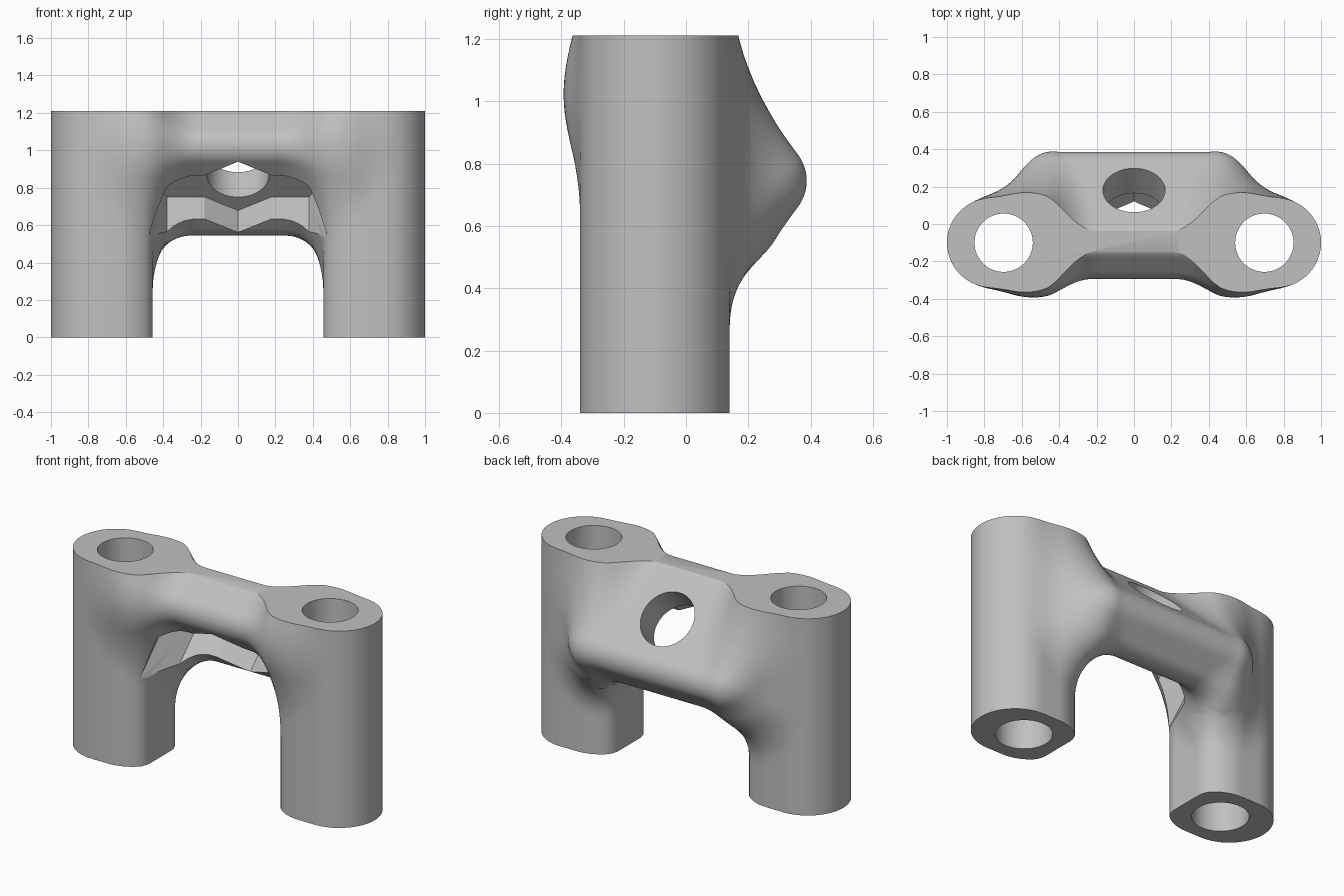
import bpy, bmesh
from math import hypot, sqrt, pi, cos, sin
from mathutils import Vector, Matrix

cube = bpy.data.objects.get("Cube")
if cube:
    bpy.data.objects.remove(cube, do_unlink=True)

HEIGHT = 1.21
LEG_X, LEG_Y, LEG_R = 0.697, -0.1, 0.24
BLEND = 0.33
S = sqrt(0.5)
# tilted frame of the cross bar: columns are x, plate length, plate normal
BAR_CENTRE = Vector((0, 0.046, 0.884))
BAR_HALF = Vector((0.55, 0.374, 0.177))
BAR_ROUND = 0.12
TILT = Matrix(((1, 0, 0), (0, S, S), (0, -S, S)))
HOLE_CENTRE = Vector((0, 0.047, 0.867))

grey = bpy.data.materials.new("plain grey")
grey.use_nodes = True
grey.diffuse_color = (0.53, 0.53, 0.53, 1)
grey.node_tree.nodes["Principled BSDF"].inputs["Base Color"].default_value = (0.53, 0.53, 0.53, 1)


def prism(name, outline, low, high, matrix=None):
    """Extrude a closed 2D outline along its local z."""
    bm = bmesh.new()
    face = bm.faces.new([bm.verts.new((x, y, low)) for x, y in outline])
    new = bmesh.ops.extrude_face_region(bm, geom=[face])["geom"]
    bmesh.ops.translate(bm, vec=(0, 0, high - low),
                        verts=[g for g in new if isinstance(g, bmesh.types.BMVert)])
    bmesh.ops.recalc_face_normals(bm, faces=bm.faces)
    if matrix:
        bm.transform(matrix)
    mesh = bpy.data.meshes.new(name)
    bm.to_mesh(mesh)
    bm.free()
    mesh.materials.append(grey)
    obj = bpy.data.objects.new(name, mesh)
    bpy.context.collection.objects.link(obj)
    return obj


def ring(radius, sides, cx=0, cy=0, turn=0.0):
    return [(cx + radius * cos(turn + 2 * pi * i / sides),
             cy + radius * sin(turn + 2 * pi * i / sides)) for i in range(sides)]


def rectangle(hx, hy):
    return [(-hx, -hy), (hx, -hy), (hx, hy), (-hx, hy)]


def apply(obj, kind, **settings):
    mod = obj.modifiers.new(kind.title(), kind)
    for key, value in settings.items():
        setattr(mod, key, value)
    bpy.context.view_layer.objects.active = obj
    bpy.ops.object.modifier_apply(modifier=mod.name)


def combine(obj, other, operation):
    apply(obj, 'BOOLEAN', object=other, operation=operation, solver='EXACT')
    bpy.data.objects.remove(other, do_unlink=True)


def leg_distance(p):
    """Stadium column with a flat inner side."""
    x, y = abs(p.x) - LEG_X, p.y - LEG_Y
    stadium = hypot(x - min(max(x, -0.05), 0.063), y) - LEG_R
    flat, r = -0.241 - x, 0.025
    return min(max(stadium, flat), -r) + hypot(max(stadium + r, 0), max(flat + r, 0))


def bar_distance(p):
    """Tilted box with rounded edges."""
    q = TILT.transposed() @ (p - BAR_CENTRE)
    d = [abs(q[i]) - BAR_HALF[i] + BAR_ROUND for i in range(3)]
    outside = Vector([max(c, 0) for c in d]).length
    return outside + min(max(d), 0) - BAR_ROUND


def body_distance(p):
    """Leg and bar joined with a soft fillet."""
    a, b = leg_distance(p), bar_distance(p)
    return max(BLEND, min(a, b)) - hypot(max(BLEND - a, 0), max(BLEND - b, 0))


def settle(co):
    """Move a point onto the filleted body."""
    e = 0.001
    for _ in range(3):
        d = body_distance(co)
        if abs(d) < 0.0003:
            break
        g = Vector([body_distance(co + Vector([e * (i == k) for i in range(3)])) - d
                    for k in range(3)]) / e
        if g.length > 0.2:
            step = g * (d / g.length_squared)
            if step.length > 0.06:
                step *= 0.06 / step.length
            co = co - step
    return co


# rough body: two legs and a tilted bar
tilted = TILT.to_4x4()
body = prism("bracket_body", rectangle(BAR_HALF.x, BAR_HALF.y), -BAR_HALF.z, BAR_HALF.z,
             Matrix.Translation(BAR_CENTRE) @ tilted)
for side in (-1, 1):
    leg = prism("leg_block", ring(0.25, 48, side * 0.73, LEG_Y), -0.1, HEIGHT + 0.15)
    combine(body, leg, 'UNION')
apply(body, 'REMESH', mode='VOXEL', voxel_size=0.022)

# soft fillets between the legs and the bar
bm = bmesh.new()
bm.from_mesh(body.data)
inner = [v for v in bm.verts if -0.06 < v.co.z < HEIGHT + 0.11]
for _ in range(5):
    bmesh.ops.smooth_vert(bm, verts=inner, factor=0.5, use_axis_x=True,
                          use_axis_y=True, use_axis_z=True)
    for v in inner:
        v.co = settle(v.co)
bmesh.ops.recalc_face_normals(bm, faces=bm.faces)

# flat top and flat feet
for z, up in ((0, -1), (HEIGHT, 1)):
    geom = bm.verts[:] + bm.edges[:] + bm.faces[:]
    cut = bmesh.ops.bisect_plane(bm, geom=geom, plane_co=(0, 0, z),
                                 plane_no=(0, 0, up), clear_outer=True)["geom_cut"]
    edges = [g for g in cut if isinstance(g, bmesh.types.BMEdge)]
    bmesh.ops.edgenet_fill(bm, edges=edges)
bmesh.ops.recalc_face_normals(bm, faces=bm.faces)
bm.to_mesh(body.data)
bm.free()

# upright bores
for side in (-1, 1):
    combine(body, prism("leg_bore", ring(0.156, 64, side * LEG_X, LEG_Y), -0.2, 1.5), 'DIFFERENCE')

# tilted hole, six-sided recess and long slot on the underside
axis = Matrix.Translation(HOLE_CENTRE) @ tilted
slot = [(-0.475, 0), (-0.38, -0.165), (0.38, -0.165), (0.475, 0), (0.38, 0.165), (-0.38, 0.165)]
for name, outline, top in (("slot_cutter", slot, 0),
                           ("recess_cutter", ring(0.268, 6, turn=pi / 2), 0.0004),
                           ("hole_cutter", ring(0.166, 64), 0.6)):
    combine(body, prism(name, outline, -0.75, top, axis), 'DIFFERENCE')

body.data.materials.clear()
body.data.materials.append(grey)
for poly in body.data.polygons:
    poly.material_index = 0
bpy.ops.object.select_all(action='DESELECT')
body.select_set(True)
bpy.context.view_layer.objects.active = body
bpy.ops.object.shade_smooth_by_angle(angle=0.5)
